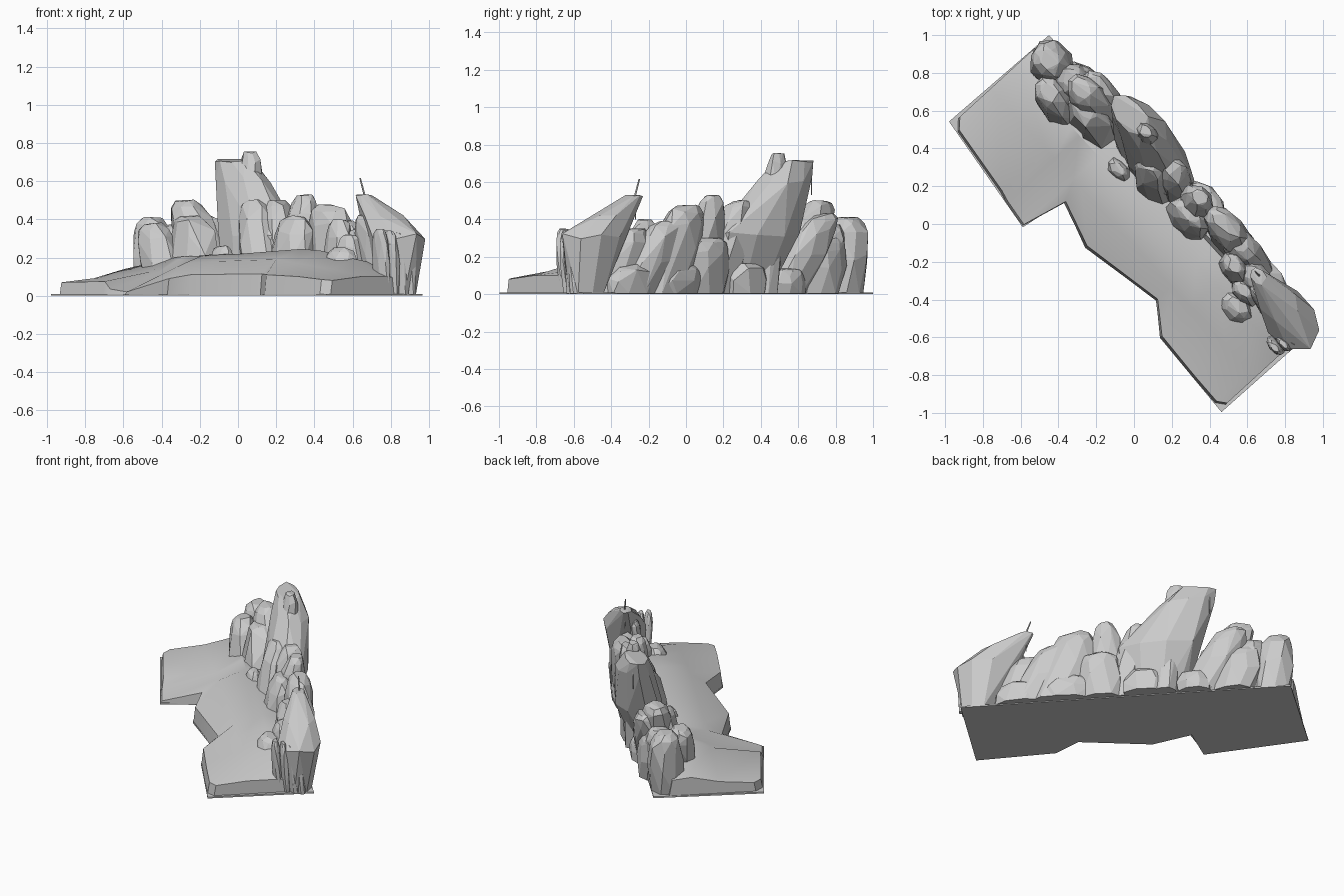
import bpy, bmesh, random
from math import sin, cos, tau
from mathutils import Vector

random.seed(7)

cube = bpy.data.objects.get("Cube")
if cube:
    bpy.data.objects.remove(cube, do_unlink=True)

stone = bpy.data.materials.new("stone_grey")
stone.use_nodes = True
stone.diffuse_color = (0.6, 0.6, 0.6, 1)
stone.node_tree.nodes["Principled BSDF"].inputs["Base Color"].default_value = (0.6, 0.6, 0.6, 1)

# Diagonal frame: ALONG follows the straight back edge, OUT points to the open side
CORNER = Vector((-0.45, 1.0, 0))
ALONG = Vector((0.675, -0.737, 0))
OUT = Vector((-0.737, -0.675, 0))


def place(t, w, z):
    return CORNER + ALONG * t + OUT * w + Vector((0, 0, z))


def finish(name, bm):
    bmesh.ops.recalc_face_normals(bm, faces=bm.faces[:])
    mesh = bpy.data.meshes.new(name)
    bm.to_mesh(mesh)
    bm.free()
    mesh.materials.append(stone)
    obj = bpy.data.objects.new(name, mesh)
    bpy.context.collection.objects.link(obj)
    return obj


def rock(name, rings, sides=8, rough=0.1):
    """Faceted boulder: hull of rough rings (x, y, z, half length, half width)."""
    bm = bmesh.new()
    for x, y, z, length, width in rings:
        turn = random.uniform(-0.2, 0.2)
        for i in range(sides):
            a = tau * (i + 0.5) / sides + turn
            k = 1.04 + random.uniform(-rough, rough)
            p = Vector((x, y, max(0.005, z + random.uniform(-0.3, 0.1) * min(width, z))))
            bm.verts.new(p + ALONG * cos(a) * length * k + OUT * sin(a) * width * k)
    hull = bmesh.ops.convex_hull(bm, input=bm.verts[:])
    junk = {v for v in hull["geom_interior"] if isinstance(v, bmesh.types.BMVert)}
    bmesh.ops.delete(bm, geom=list(junk), context="VERTS")
    bmesh.ops.dissolve_limit(bm, angle_limit=0.12, verts=bm.verts[:], edges=bm.edges[:])
    finish(name, bm)


def boulder(name, base, top, height, length, width):
    """Leaning boulder with a bulging middle and rounded crown."""
    (x, y), (u, v) = base, top
    rings = []
    for f, s in ((0, 0.95), (0.5, 1.0), (0.8, 0.9), (0.94, 0.7), (1, 0.45)):
        rings.append((x + (u - x) * f, y + (v - y) * f, height * f, length * s, width * s))
    rock(name, rings)


def stick(name, start, end, radius):
    a, b = Vector(start), Vector(end)
    bm = bmesh.new()
    bmesh.ops.create_cone(bm, cap_ends=True, segments=5, radius1=radius,
                          radius2=radius * 0.7, depth=(b - a).length)
    turn = (b - a).to_track_quat("Z", "Y").to_matrix()
    bmesh.ops.rotate(bm, matrix=turn, verts=bm.verts[:])
    bmesh.ops.translate(bm, vec=(a + b) / 2, verts=bm.verts[:])
    finish(name, bm)


# Thin base plate with notched open side
outline = [(0, 0), (-0.02, 0.7), (0.657, 0.79), (0.7, 0.535), (0.96, 0.62),
           (1.42, 0.53), (1.58, 0.65), (2.09, 0.675), (2.1, 0)]
bm = bmesh.new()
base = bm.faces.new([bm.verts.new(place(t, w, 0)) for t, w in outline])
solid = bmesh.ops.extrude_face_region(bm, geom=[base], use_keep_orig=True)
bmesh.ops.translate(bm, vec=(0, 0, 0.01),
                    verts=[v for v in solid["geom"] if isinstance(v, bmesh.types.BMVert)])
finish("base_plate", bm)

# Sloping ground: t, ridge height, middle height, rim distance, rim height
rows = [(0.0, 0.13, 0.09, 0.64, 0.07), (0.05, 0.14, 0.095, 0.69, 0.07),
        (0.44, 0.20, 0.125, 0.74, 0.075), (0.5, 0.205, 0.12, 0.755, 0.035),
        (0.65, 0.21, 0.15, 0.775, 0.02),
        (0.71, 0.215, 0.17, 0.53, 0.09), (0.96, 0.22, 0.18, 0.605, 0.11),
        (1.42, 0.245, 0.19, 0.52, 0.115), (1.58, 0.235, 0.17, 0.635, 0.11),
        (1.85, 0.19, 0.14, 0.65, 0.1), (2.03, 0.12, 0.11, 0.655, 0.085),
        (2.075, 0.1, 0.1, 0.62, 0.08)]
bm = bmesh.new()
grid = []
for t, ridge, middle, rim, lip in rows:
    section = [(0.1, 0.005), (0.12, ridge * 0.9), (0.24, ridge), (0.42, middle),
               (rim, lip), (rim + 0.012, 0.005)]
    grid.append([bm.verts.new(place(t, w, z)) for w, z in section])
for a, b in zip(grid, grid[1:]):
    for i in range(len(a)):
        j = (i + 1) % len(a)
        bm.faces.new((a[i], a[j], b[j], b[i]))
bm.faces.new(grid[0])
bm.faces.new(grid[-1][::-1])
ground = finish("sloping_ground", bm)
bpy.context.view_layer.objects.active = ground
ground.select_set(True)
bpy.ops.object.shade_smooth_by_angle(angle=0.5)

# Main peak leaning over the back edge, with a knob on top
rock("main_peak", [(0.07, 0.30, 0, 0.18, 0.1), (0.1, 0.38, 0.35, 0.26, 0.15),
                   (0.03, 0.53, 0.62, 0.17, 0.11), (-0.02, 0.58, 0.71, 0.12, 0.07)], 9)
boulder("peak_knob", (0.1, 0.42), (0.06, 0.49), 0.755, 0.08, 0.065)
boulder("peak_foot", (0.14, 0.12), (0.08, 0.33), 0.5, 0.12, 0.09)
boulder("peak_shoulder", (0.23, 0.15), (0.2, 0.3), 0.5, 0.12, 0.09)

# Beaked end rock with fluted columns
rock("beaked_rock", [(0.83, -0.54, 0, 0.1, 0.1), (0.84, -0.51, 0.33, 0.16, 0.13),
                     (0.76, -0.41, 0.43, 0.13, 0.09), (0.66, -0.28, 0.53, 0.05, 0.035)])
for i in range(4):
    x, y = 0.755 + i * 0.045, -0.63 + i * 0.02
    boulder(f"fluted_column_{i + 1}", (x, y), (x - 0.01, y - 0.025), 0.35 - i * 0.01, 0.06, 0.03)
boulder("beak_flank", (0.77, -0.52), (0.67, -0.38), 0.42, 0.12, 0.05)
stick("standing_twig", (0.67, -0.28, 0.5), (0.64, -0.25, 0.615), 0.006)
stick("beak_hanging_twig", (0.66, -0.27, 0.5), (0.66, -0.27, 0.4), 0.004)
stick("peak_hanging_twig", (-0.06, 0.67, 0.68), (-0.06, 0.67, 0.53), 0.004)

# Large ridge rocks: base, top, height, half length, half width
ridge_rocks = {
    "tall_ridge_rock": ((0.29, 0.06), (0.35, 0.14), 0.53, 0.1, 0.08),
    "front_ridge_rock": ((0.27, -0.02), (0.3, 0.06), 0.42, 0.13, 0.08),
    "long_ridge_rock": ((0.55, -0.13), (0.47, 0.01), 0.48, 0.15, 0.09),
    "low_ridge_rock": ((0.64, -0.25), (0.55, -0.09), 0.39, 0.15, 0.09),
    "stepped_rock": ((0.53, -0.26), (0.53, -0.22), 0.4, 0.09, 0.07),
    "small_stepped_rock": ((0.6, -0.38), (0.58, -0.35), 0.32, 0.09, 0.06),
    "saddle_rock": ((0.69, -0.39), (0.64, -0.27), 0.35, 0.12, 0.08),
    "far_end_rock": ((-0.43, 0.83), (-0.45, 0.87), 0.41, 0.12, 0.11),
    "leaning_rock": ((-0.1, 0.52), (-0.28, 0.72), 0.5, 0.13, 0.1),
    "leaning_back_rock": ((-0.09, 0.53), (-0.2, 0.74), 0.43, 0.13, 0.09),
    "left_front_rock": ((-0.36, 0.58), (-0.45, 0.7), 0.38, 0.13, 0.09),
    "inner_front_rock": ((-0.19, 0.47), (-0.25, 0.61), 0.42, 0.14, 0.1),
    "gap_rock": ((-0.28, 0.7), (-0.33, 0.77), 0.37, 0.12, 0.1),
}
# Small boulders along the back edge and on the ground
small_rocks = {
    "back_boulder_1": ((0.18, 0.32), (0.18, 0.32), 0.17, 0.14, 0.08),
    "back_boulder_2": ((0.35, 0.1), (0.39, 0.13), 0.3, 0.14, 0.08),
    "back_boulder_3": ((0.51, -0.06), (0.5, -0.04), 0.16, 0.18, 0.08),
    "back_boulder_4": ((0.7, -0.29), (0.68, -0.26), 0.16, 0.17, 0.08),
    "back_boulder_5": ((-0.04, 0.55), (-0.03, 0.55), 0.14, 0.11, 0.07),
    "back_boulder_6": ((-0.22, 0.72), (-0.26, 0.77), 0.3, 0.13, 0.07),
    "ground_boulder_1": ((-0.08, 0.27), (-0.08, 0.29), 0.26, 0.08, 0.05),
    "ground_boulder_2": ((0.52, -0.46), (0.54, -0.43), 0.25, 0.11, 0.075),
}
for name, spec in {**ridge_rocks, **small_rocks}.items():
    boulder(name, *spec)
